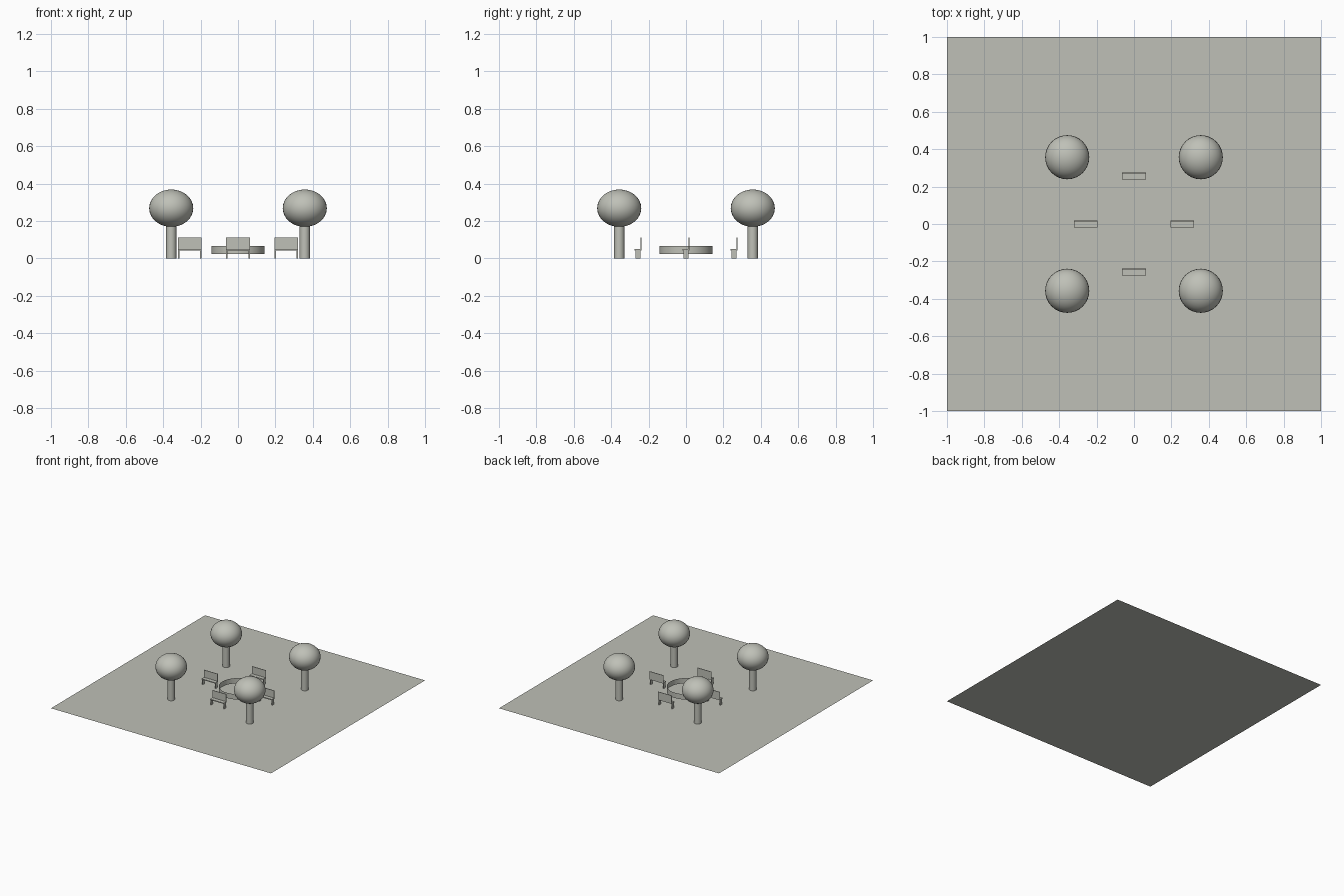
import bpy, math

if "Cube" in bpy.data.objects:
    bpy.data.objects.remove(bpy.data.objects["Cube"])

stone = bpy.data.materials.new("pale_grey_green")
stone.diffuse_color = (0.52, 0.53, 0.475, 1)
stone.use_nodes = True
stone.node_tree.nodes["Principled BSDF"].inputs["Base Color"].default_value = stone.diffuse_color


def finish(name, smooth=False):
    ob = bpy.context.object
    ob.name = name
    ob.data.materials.append(stone)
    bpy.ops.object.transform_apply(location=False, rotation=False, scale=True)
    if smooth:
        bpy.ops.object.shade_smooth_by_angle(angle=math.radians(35))
    return ob


def box(name, x, y, z):
    """Box from (min, max) pairs on each axis."""
    ranges = (x, y, z)
    bpy.ops.mesh.primitive_cube_add(size=1, location=[(a + b) / 2 for a, b in ranges])
    bpy.context.object.scale = [b - a for a, b in ranges]
    return finish(name)


# Flat square ground
bpy.ops.mesh.primitive_plane_add(size=2, location=(0, 0, 0))
finish("plaza_ground")

# Open ring of the basin in the middle
bpy.ops.mesh.primitive_cylinder_add(vertices=32, radius=0.143, depth=0.043,
                                    end_fill_type='NOTHING', location=(0, 0, 0.0455))
finish("basin_ring", True)

# Four round trees
for sx in (-1, 1):
    for sy in (-1, 1):
        x, y = sx * 0.357, sy * 0.357
        bpy.ops.mesh.primitive_cylinder_add(vertices=32, radius=0.027, depth=0.19,
                                            location=(x, y, 0.095))
        finish("tree_trunk", True)
        bpy.ops.mesh.primitive_uv_sphere_add(segments=32, ring_count=16, radius=1,
                                             location=(x, y, 0.268))
        bpy.context.object.scale = (0.118, 0.118, 0.1)
        finish("tree_crown", True)

# Four benches, all facing the front
for x, y in ((0, 0.257), (0, -0.257), (-0.257, 0), (0.257, 0)):
    box("bench_seat", (x - 0.063, x + 0.063), (y - 0.018, y + 0.018), (0.043, 0.05))
    box("bench_back", (x - 0.063, x + 0.063), (y + 0.0135, y + 0.018), (0.05, 0.11))
    for s in (-1, 1):
        cx = x + s * 0.059
        box("bench_leg", (cx - 0.004, cx + 0.004), (y - 0.013, y + 0.013), (0, 0.043))
